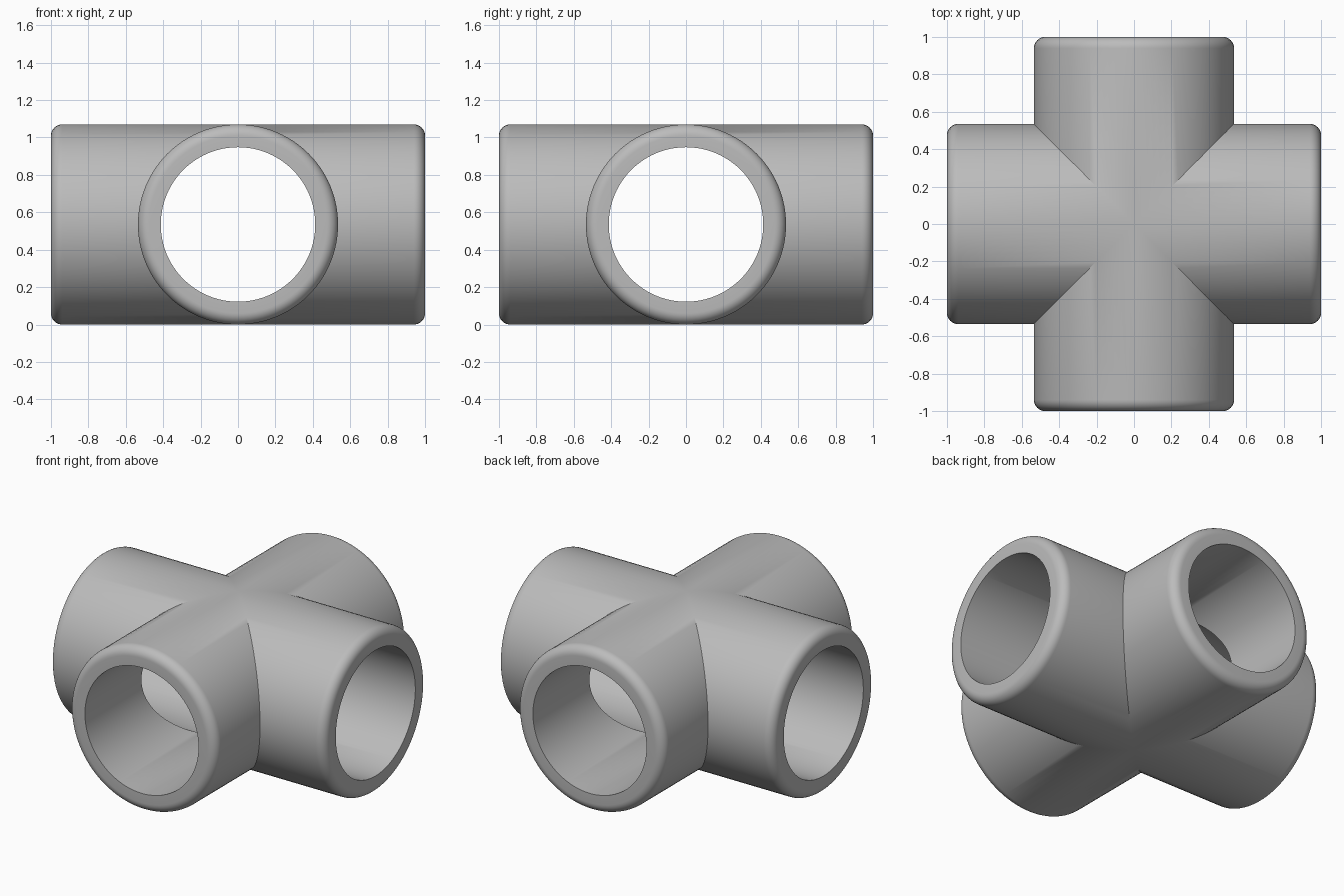
import bpy, bmesh
from math import sin, cos, pi, radians
from mathutils import Matrix

if "Cube" in bpy.data.objects:
    bpy.data.objects.remove(bpy.data.objects["Cube"], do_unlink=True)

OUTER, BORE, FILLET, LENGTH = 0.535, 0.413, 0.06, 1.0
SIDES, STEPS = 96, 8

# Plain grey plastic
grey = bpy.data.materials.new("grey plastic")
grey.use_nodes = True
colour = (0.5, 0.5, 0.5, 1)
grey.diffuse_color = colour
grey.node_tree.nodes["Principled BSDF"].inputs["Base Color"].default_value = colour

# Arm profile as (radius, distance); None marks the mitred joint with the neighbours
profile = [(OUTER, None)]
for i in range(STEPS + 1):
    a = pi / 2 * i / STEPS
    profile.append((OUTER - FILLET + FILLET * cos(a), LENGTH - FILLET + FILLET * sin(a)))
profile += [(BORE, LENGTH), (BORE, None)]


def add_arm(bm, turn):
    """Hollow round arm with a rounded rim, mitred at 45 degrees on both sides."""
    rotation = Matrix.Rotation(turn, 3, "Z")
    rings = []
    for radius, distance in profile:
        ring = []
        for s in range(SIDES):
            t = 2 * pi * s / SIDES
            x, z = radius * cos(t), radius * sin(t)
            y = abs(x) if distance is None else distance
            vert = bm.verts.new((x, y, z))
            vert.co = rotation @ vert.co
            vert.co.z += OUTER
            ring.append(vert)
        rings.append(ring)
    for near, far in zip(rings, rings[1:]):
        for s in range(SIDES):
            n = (s + 1) % SIDES
            bm.faces.new((near[s], near[n], far[n], far[s]))


# Four arms welded into one cross-shaped pipe fitting
bm = bmesh.new()
for k in range(4):
    add_arm(bm, k * pi / 2)
bmesh.ops.remove_doubles(bm, verts=bm.verts, dist=0.0005)
bmesh.ops.recalc_face_normals(bm, faces=bm.faces)
mesh = bpy.data.meshes.new("cross_pipe_fitting")
bm.to_mesh(mesh)
bm.free()
mesh.materials.append(grey)

fitting = bpy.data.objects.new("cross_pipe_fitting", mesh)
bpy.context.collection.objects.link(fitting)
bpy.ops.object.select_all(action="DESELECT")
fitting.select_set(True)
bpy.context.view_layer.objects.active = fitting
bpy.ops.object.shade_smooth_by_angle(angle=radians(30))
